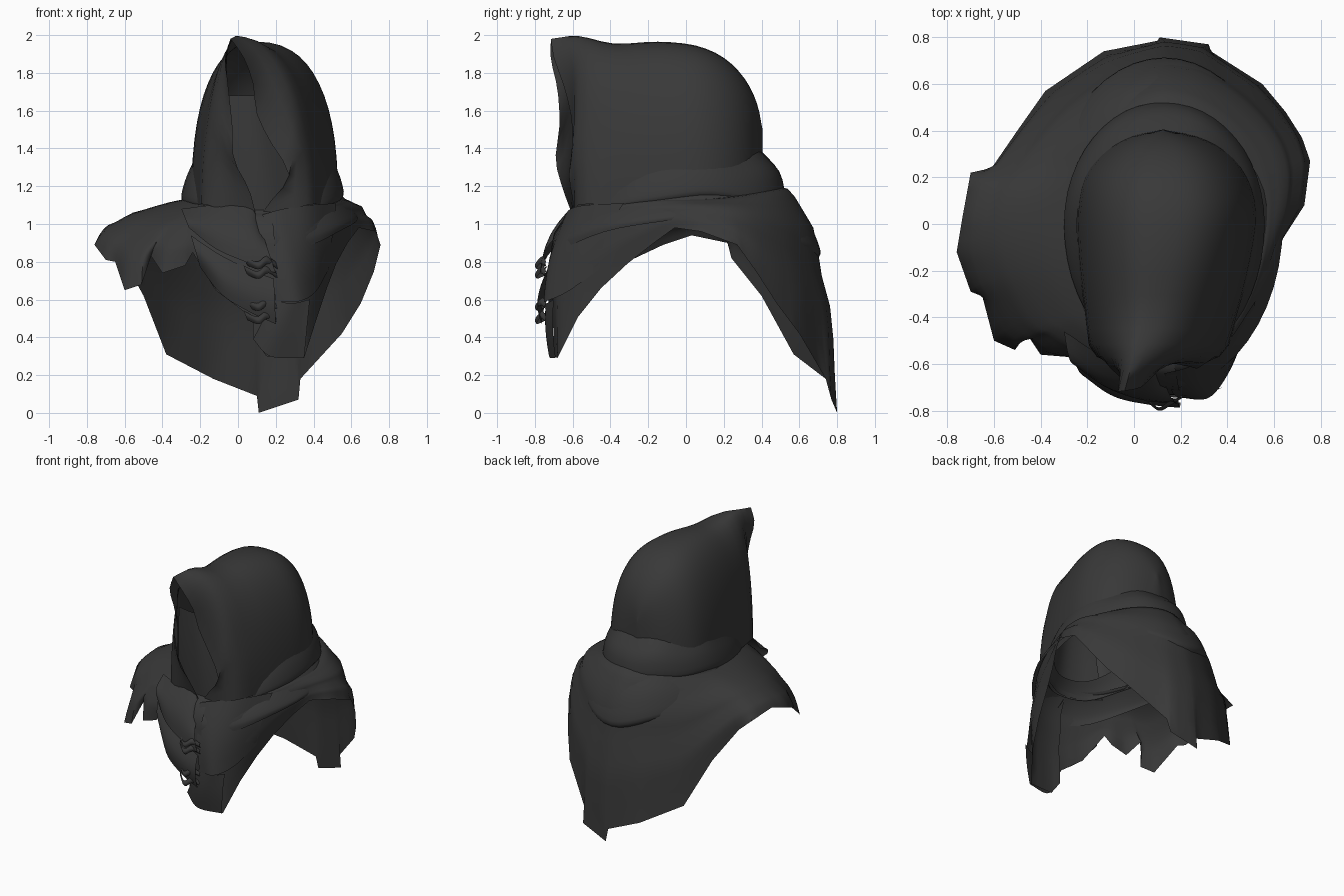
import bpy, bmesh, math
from mathutils import Vector

if "Cube" in bpy.data.objects:
    bpy.data.objects.remove(bpy.data.objects["Cube"])

cloth = bpy.data.materials.new("charcoal cloth")
cloth.diffuse_color = (0.04, 0.04, 0.04, 1)
cloth.use_nodes = True
cloth.node_tree.nodes["Principled BSDF"].inputs["Base Color"].default_value = cloth.diffuse_color
CX = 0.13  # the hood axis sits right of centre


def spline(pts, n):
    """Sample n + 1 points of a smooth curve through pts."""
    p = [Vector(q) for q in pts]
    p = [2 * p[0] - p[1]] + p + [2 * p[-1] - p[-2]]
    out = []
    for i in range(n + 1):
        s = i / n * (len(p) - 3)
        k = min(int(s), len(p) - 4)
        t = s - k
        a, b, c, d = p[k:k + 4]
        out.append(0.5 * (2 * b + (c - a) * t + (2 * a - 5 * b + 4 * c - d) * t ** 2
                          + (3 * b - a - 3 * c + d) * t ** 3))
    return out


def loft(name, rows, closed=False, angle=40):
    """Skin a sheet through rows of equal length."""
    bm = bmesh.new()
    grid = [[bm.verts.new(p) for p in r] for r in rows]
    n = len(rows[0])
    for a, b in zip(grid, grid[1:]):
        for i in range(n if closed else n - 1):
            j = (i + 1) % n
            bm.faces.new((a[i], a[j], b[j], b[i]))
    bmesh.ops.remove_doubles(bm, verts=bm.verts, dist=0.0005)
    bmesh.ops.recalc_face_normals(bm, faces=bm.faces)
    me = bpy.data.meshes.new(name)
    bm.to_mesh(me)
    bm.free()
    me.materials.append(cloth)
    ob = bpy.data.objects.new(name, me)
    bpy.context.collection.objects.link(ob)
    bpy.ops.object.select_all(action='DESELECT')
    bpy.context.view_layer.objects.active = ob
    ob.select_set(True)
    bpy.ops.object.shade_smooth_by_angle(angle=math.radians(angle))
    return ob


def ring_point(th, rx, back, front, zb, zs, zf):
    """Point on a tilted egg-shaped ring; +y is the back."""
    c, s = math.cos(th), math.sin(th)
    z = zs + ((zb if s > 0 else zf) - zs) * s * s
    return Vector((CX + rx * c, (back if s > 0 else front) * s, z))


# Hood: front edge of the slit, then arches running to the back of the head
N = 14
left_edge = [(.10, -.59, 1.02), (.06, -.65, 1.18), (-.02, -.69, 1.34), (-.03, -.67, 1.52),
             (-.05, -.68, 1.71), (-.07, -.715, 1.87), (-.04, -.715, 1.98)]
right_edge = [(-.04, -.715, 1.98), (.03, -.70, 1.88), (.08, -.65, 1.74), (.10, -.61, 1.58),
              (.18, -.6, 1.42), (.27, -.62, 1.26), (.18, -.6, 1.13), (.10, -.59, 1.02)]
rows = [spline(left_edge, N) + spline(right_edge, N)[1:]]
# y, left x, right x, crown x, crown z, squareness
arches = [(-.57, -.16, .365, .0, 1.995, 1.95), (-.38, -.21, .445, .06, 1.955, 2.25),
          (-.15, -.24, .505, .10, 1.965, 2.4), (.05, -.245, .53, .12, 1.945, 2.5),
          (.20, -.215, .49, .12, 1.88, 2.5), (.31, -.13, .40, .12, 1.77, 2.5),
          (.375, -.02, .28, .12, 1.64, 2.4), (.405, .125, .125, .125, 1.5, 2.0)]
for y, xl, xr, cx, zt, e in arches:
    row = []
    for i in range(2 * N + 1):
        a = math.pi * i / (2 * N)
        w = abs(math.cos(a)) ** (2 / e)
        x = cx + (xl - cx) * w if i < N else cx + (xr - cx) * w
        row.append(Vector((x, y, 1.1 + (zt - 1.1) * math.sin(a) ** (2 / e))))
    rows.append(row)
cols = [spline([r[i] for r in rows], 3 * (len(rows) - 1)) for i in range(2 * N + 1)]
loft("hood", cols, angle=60)

# Cape hem, from the front tail round the right, back and left to the front
hem = [(.08, -.69, .40), (.15, -.70, .30), (.35, -.68, .29), (.42, -.57, .51),
       (.47, -.45, .66), (.52, -.31, .79), (.58, -.17, .90), (.64, -.06, .98),
       (.73, .08, .96), (.755, .27, .89), (.72, .37, .75), (.65, .48, .58),
       (.55, .60, .42), (.33, .74, .18), (.32, .77, .07), (.11, .80, .0),
       (.10, .785, .09), (-.13, .74, .18), (-.38, .57, .31), (-.50, .40, .62),
       (-.61, .24, .82), (-.70, .22, .90), (-.735, .03, .94), (-.76, -.12, .89),
       (-.70, -.29, .81), (-.65, -.31, .80), (-.60, -.50, .65), (-.51, -.54, .68),
       (-.46, -.47, .83), (-.40, -.56, .74), (-.28, -.57, .78), (-.24, -.60, .85),
       (-.12, -.69, .65), (.04, -.73, .53), (.20, -.72, .47)]
pts = []
for a, b in zip(hem, hem[1:]):
    pts += [Vector(a).lerp(Vector(b), k / 3) for k in range(3)]
pts.append(Vector(hem[-1]))
smooth = list(pts)
for _ in range(10):
    smooth = [smooth[0]] + [(a + b + c) / 3 for a, b, c in
                            zip(smooth, smooth[1:], smooth[2:])] + [smooth[-1]]
cape = []
for p, q in zip(pts, smooth):
    th = math.atan2(q.y, q.x - CX)
    neck = ring_point(th, .42, .49, .59, 1.20, 1.13, 1.06)
    slope = .6 * max(0, -math.cos(th))  # the left shoulder falls more evenly
    chest = .04 * max(0, math.cos(th + 1.1)) ** 4  # fullness at the right chest
    col = []
    for k in range(11):
        t = k / 10
        end = q.lerp(p, t ** 3)
        u = math.sin(t * math.pi / 2)
        v = (1 - slope) * (1 - math.cos(t * math.pi / 2)) + slope * t
        # soft ripples down the cloth, fading at both ends
        ripple = (0.012 * math.sin(t * 19) * (1 if q.y > 0 else .5) + chest) * math.sin(math.pi * t)
        out = Vector((end.x - CX, end.y, 0)).normalized() * ripple
        col.append(Vector((neck.x + (end.x - neck.x) * u, neck.y + (end.y - neck.y) * u,
                           neck.z + (end.z - neck.z) * v)) + out)
    cape.append(col)
loft("cape", cape, angle=50)


# Cowl folds wrapped round the neck
def cowl(name, profile, wave):
    out = []
    for r in profile:
        row = []
        for i in range(48):
            th = 2 * math.pi * i / 48
            p = ring_point(th, *r)
            p.z += wave * math.sin(3 * th + 1) + wave * .6 * math.sin(7 * th)
            row.append(p)
        out.append(row)
    cols = [spline([r[i] for r in out], 9) for i in range(48)]
    loft(name, [list(r) for r in zip(*cols)], closed=True, angle=60)


cowl("neck_fold", [(.375, .395, .54, 1.40, 1.32, 1.12), (.41, .495, .575, 1.29, 1.24, 1.07),
                   (.43, .525, .60, 1.16, 1.16, 1.02), (.42, .51, .59, 1.13, 1.13, 1.0)], .012)
cowl("shoulder_fold", [(.42, .51, .58, 1.18, 1.14, 1.07), (.47, .63, .65, 1.06, 1.085, 1.0),
                       (.505, .71, .70, .88, 1.04, .92), (.505, .70, .71, .83, 1.02, .86)], .01)


# Front drapery: sheets hung between an upper and a lower line
def drape(name, top, bottom, belly=.03):
    a, b = spline(top, 16), spline(bottom, 16)
    out = []
    for k in range(7):
        t = k / 6
        off = Vector((0, -belly * math.sin(math.pi * t), 0))
        out.append([p.lerp(q, t) + off for p, q in zip(a, b)])
    loft(name, out, angle=50)


drape("face_lining", [(-.10, -.56, 1.68), (.0, -.58, 1.68), (.08, -.58, 1.68), (.16, -.55, 1.68)],
      [(-.14, -.50, 1.05), (.02, -.57, 1.03), (.18, -.58, 1.02), (.36, -.50, 1.04)], .01)
drape("upper_drape", [(-.30, -.46, 1.08), (-.12, -.57, 1.10), (.06, -.60, 1.09), (.12, -.64, .98)],
      [(-.26, -.60, .98), (-.12, -.70, .87), (.04, -.755, .80), (.20, -.77, .74)], .04)
drape("lower_drape", [(-.25, -.60, .94), (-.10, -.69, .84), (.06, -.73, .76), (.19, -.75, .71)],
      [(-.20, -.63, .77), (-.09, -.72, .63), (.05, -.755, .54), (.20, -.765, .47)])
drape("right_drape", [(.13, -.64, 1.05), (.24, -.61, 1.08), (.38, -.53, 1.10), (.52, -.33, 1.11)],
      [(.20, -.745, .59), (.32, -.745, .59), (.41, -.63, .64), (.48, -.46, .76)], .03)
drape("front_tail", [(.19, -.74, .60), (.28, -.74, .58), (.38, -.70, .60)],
      [(.08, -.72, .39), (.17, -.725, .30), (.35, -.69, .29)], .01)

# Crumpled gathers where the drapes meet
for i, z in enumerate((.80, .75, .58, .51)):
    drape("gather_%d" % (i + 1),
          [(.03, -.73, z + .03), (.10, -.785, z + .0), (.15, -.76, z + .03), (.20, -.74, z + .0)],
          [(.05, -.74, z - .02), (.11, -.79, z - .04), (.16, -.77, z - .01), (.21, -.73, z - .04)],
          .012)
